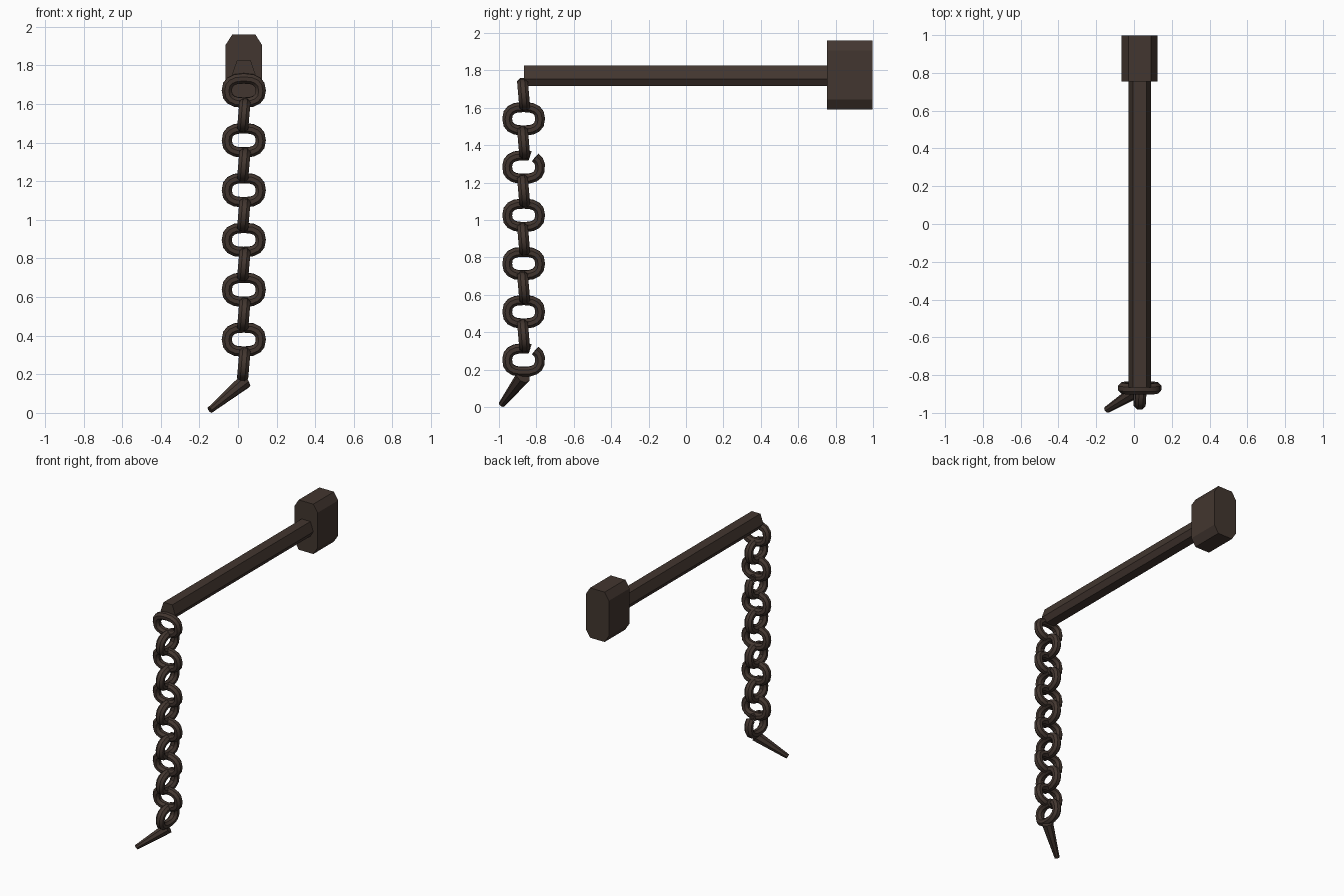
import bpy, bmesh, math
from mathutils import Vector, Matrix

cube = bpy.data.objects.get("Cube")
if cube:
    bpy.data.objects.remove(cube, do_unlink=True)

iron = bpy.data.materials.new("dark brown iron")
iron.use_nodes = True
COLOR = (0.055, 0.037, 0.029, 1)
iron.diffuse_color = COLOR
iron.node_tree.nodes["Principled BSDF"].inputs["Base Color"].default_value = COLOR

CX, CY = 0.03, -0.868  # chain axis


def finish(name, bm):
    bmesh.ops.recalc_face_normals(bm, faces=bm.faces)
    mesh = bpy.data.meshes.new(name)
    bm.to_mesh(mesh)
    bm.free()
    mesh.materials.append(iron)
    obj = bpy.data.objects.new(name, mesh)
    bpy.context.collection.objects.link(obj)
    return obj


def prism(name, half_profile, y0, y1):
    """Extrude a profile, mirrored about x = CX, along y."""
    pts = half_profile + [(-x, z) for x, z in reversed(half_profile)]
    bm = bmesh.new()
    face = bm.faces.new([bm.verts.new((CX + x, y0, z)) for x, z in pts])
    ext = bmesh.ops.extrude_face_region(bm, geom=[face])["geom"]
    moved = [v for v in ext if isinstance(v, bmesh.types.BMVert)]
    bmesh.ops.translate(bm, verts=moved, vec=(0, y1 - y0, 0))
    return finish(name, bm)


def power(v, e):
    return math.copysign(abs(v) ** e, v)


def link(name, z, turn, tilt, is_open=False):
    """Oval chain link; an open one has a narrow split near its top."""
    major, minor, radius = 16, 8, 0.0285
    start, sweep = 0.0, 2 * math.pi
    if is_open:
        start, sweep = math.radians(72), math.radians(338)
    count = major + 1 if is_open else major
    bm = bmesh.new()
    rings = []
    for i in range(count):
        a = start + sweep * i / major
        ca, sa = math.cos(a), math.sin(a)
        center = Vector((0.088 * power(ca, 0.8), 0, 0.063 * power(sa, 0.8)))
        out = Vector((ca, 0, sa))
        ring = []
        for j in range(minor):
            b = 2 * math.pi * (j + 0.5) / minor
            offset = out * math.cos(b) + Vector((0, 1.1 * math.sin(b), 0))
            ring.append(bm.verts.new(center + offset * radius))
        rings.append(ring)
    for i in range(major):
        r, s = rings[i], rings[(i + 1) % count]
        for j in range(minor):
            k = (j + 1) % minor
            bm.faces.new((r[j], r[k], s[k], s[j]))
    if is_open:
        bm.faces.new(rings[0])
        bm.faces.new(rings[-1])
    bm.transform(Matrix.Translation((CX, CY, z)) @ Matrix.Rotation(turn, 4, "Z")
                 @ Matrix.Rotation(tilt, 4, "X"))
    obj = finish(name, bm)
    bpy.ops.object.select_all(action="DESELECT")
    obj.select_set(True)
    bpy.context.view_layer.objects.active = obj
    bpy.ops.object.shade_smooth_by_angle(angle=math.radians(35))


# Wall block with chamfered long edges
prism("wall_block", [(0.06, 1.59), (0.095, 1.645), (0.095, 1.905), (0.06, 1.96)],
      0.755, 0.997)

# Faceted horizontal beam
prism("beam", [(0.035, 1.715), (0.06, 1.755), (0.036, 1.825)], -0.865, 0.76)

# Chain of links alternating between the two directions
for i in range(12):
    side = i % 2
    link(f"chain_link_{i + 1}", 1.67 - 0.129 * i,
         math.pi / 2 if side else 0.0,
         math.radians(5), is_open=i in (3, 11))

# Tapered spike at the end of the chain
base, tip = Vector((0.035, -0.87, 0.163)), Vector((-0.145, -0.984, 0.015))
axis = tip - base
bm = bmesh.new()
bmesh.ops.create_cone(bm, cap_ends=True, segments=8, radius1=0.04,
                      radius2=0.018, depth=axis.length)
bm.transform(Matrix.Translation((base + tip) / 2)
             @ axis.to_track_quat("Z", "Y").to_matrix().to_4x4())
finish("spike", bm)
